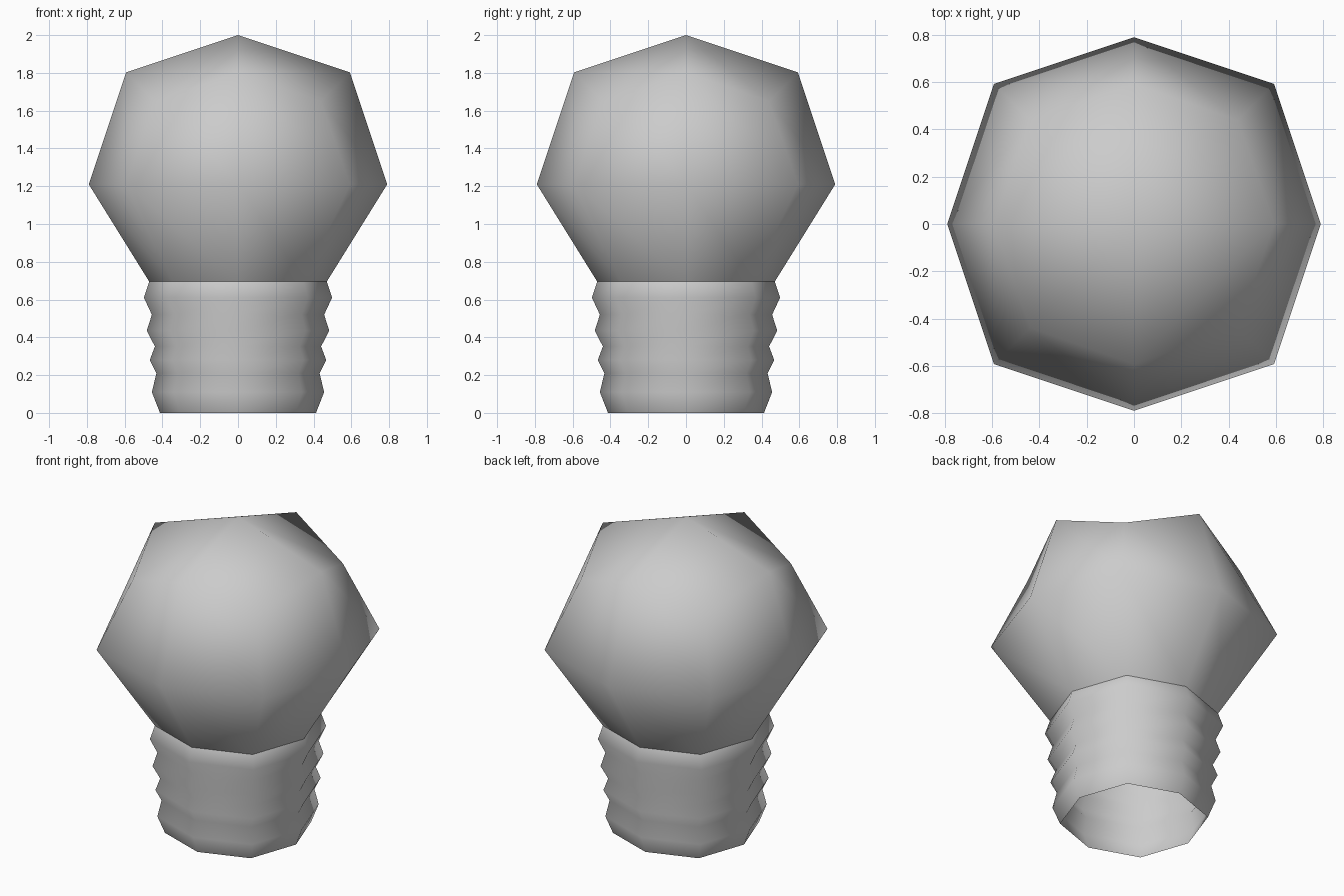
import bpy, bmesh

if "Cube" in bpy.data.objects:
    bpy.data.objects.remove(bpy.data.objects["Cube"])

A = 0.79            # bulb radius along the axes
CZ = 1.21           # bulb centre height
NECK_Z = 0.695
NECK_R = 0.47
CORNER = 0.5556 / 0.75   # diagonal proportion of the eight-sided ring


def finish(bm, name):
    mesh = bpy.data.meshes.new(name)
    bm.to_mesh(mesh)
    bm.free()
    mesh.shade_smooth()
    ob = bpy.data.objects.new(name, mesh)
    bpy.context.collection.objects.link(ob)
    return ob


# Glass bulb: once-subdivided cube rounded off, bottom opened and narrowed to the neck
bm = bmesh.new()
bmesh.ops.create_cube(bm, size=2)
bmesh.ops.subdivide_edges(bm, edges=bm.edges[:], cuts=1, use_grid_fill=True)
round_off = {1: 1.0, 2: 0.75, 3: 0.5556}
bottom = []
for v in bm.verts:
    axes = sum(abs(c) > 0.5 for c in v.co)
    low = v.co.z < -0.5
    v.co *= round_off[axes] * A
    v.co.z += CZ
    if low and axes == 1:
        bottom.append(v)
    elif low:
        s = NECK_R / (0.75 * A)
        v.co.x *= s
        v.co.y *= s
        v.co.z = NECK_Z
bmesh.ops.delete(bm, geom=bottom, context='VERTS')
bmesh.ops.recalc_face_normals(bm, faces=bm.faces[:])
finish(bm, "glass_bulb")

# Screw base: open ribbed sleeve
profile = [(0.413, 0), (0.456, 0.11), (0.432, 0.21), (0.467, 0.28), (0.44, 0.352),
           (0.483, 0.435), (0.456, 0.52), (0.498, 0.61), (NECK_R, NECK_Z)]
ring = [(1, 0), (CORNER, CORNER), (0, 1), (-CORNER, CORNER),
        (-1, 0), (-CORNER, -CORNER), (0, -1), (CORNER, -CORNER)]
bm = bmesh.new()
rows = [[bm.verts.new((r * x, r * y, z)) for x, y in ring] for r, z in profile]
for lo, hi in zip(rows, rows[1:]):
    for i in range(8):
        j = (i + 1) % 8
        bm.faces.new((lo[i], lo[j], hi[j], hi[i]))
finish(bm, "screw_base")
